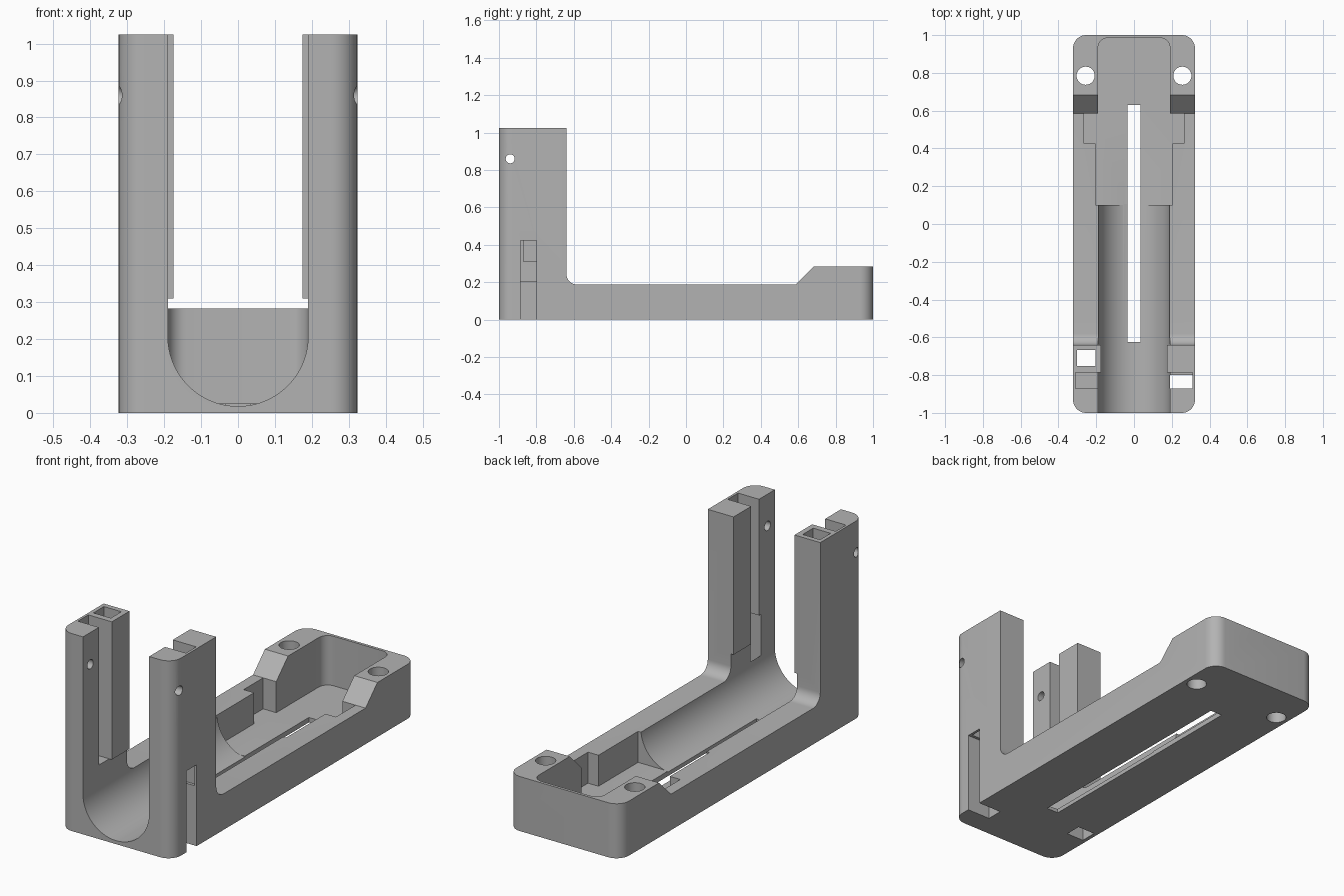
import bpy
import math
from mathutils import Vector

cube = bpy.data.objects.get("Cube")
if cube:
    bpy.data.objects.remove(cube, do_unlink=True)

grey = bpy.data.materials.new("plain grey")
grey.use_nodes = True
grey.diffuse_color = (0.45, 0.45, 0.45, 1)
grey.node_tree.nodes["Principled BSDF"].inputs["Base Color"].default_value = (0.45, 0.45, 0.45, 1)


def prism(name, profile, axis, lo, hi):
    """Extrude a closed 2D profile along an axis (the other two axes in order)."""
    def place(p, d):
        c = list(p)
        c.insert("xyz".index(axis), d)
        return Vector(c)
    n = len(profile)
    verts = [place(p, lo) for p in profile] + [place(p, hi) for p in profile]
    faces = [list(range(n))[::-1], list(range(n, 2 * n))]
    faces += [[i, (i + 1) % n, (i + 1) % n + n, i + n] for i in range(n)]
    mesh = bpy.data.meshes.new(name)
    mesh.from_pydata(verts, [], faces)
    area = sum(profile[i][0] * profile[(i + 1) % n][1] - profile[(i + 1) % n][0] * profile[i][1]
               for i in range(n))
    if (area < 0) != (axis == "y"):
        mesh.flip_normals()
    mesh.materials.append(grey)
    obj = bpy.data.objects.new(name, mesh)
    bpy.context.collection.objects.link(obj)
    return obj


def arc(cx, cy, r, start, end, steps):
    angles = [math.radians(start + (end - start) * i / steps) for i in range(steps + 1)]
    return [(cx + r * math.cos(a), cy + r * math.sin(a)) for a in angles]


def circle(cx, cy, r):
    return arc(cx, cy, r, 0, 360, 32)[:-1]


def box(name, x, y, z):
    return prism(name, [(x[0], y[0]), (x[1], y[0]), (x[1], y[1]), (x[0], y[1])], "z", *z)


def combine(target, tool, operation):
    mod = target.modifiers.new(operation, "BOOLEAN")
    mod.operation = operation
    mod.solver = "EXACT"
    mod.object = tool
    bpy.context.view_layer.objects.active = target
    bpy.ops.object.modifier_apply(modifier=mod.name)
    bpy.data.objects.remove(tool, do_unlink=True)


def cut(tool):
    combine(body, tool, "DIFFERENCE")


HALF = 0.323   # half width
R = 0.07       # plan corner radius
BORE = 0.19    # channel radius
FLOOR = 0.026  # cavity floor

# L-shaped side profile with filleted tower foot and sloped rear block
side = [(-1, 0), (1, 0), (1, 0.283), (0.682, 0.283), (0.585, 0.187)]
side += arc(-0.58, 0.247, 0.06, 270, 180, 10) + [(-0.64, 1.025), (-1, 1.025)]
body = prism("bracket_body", side, "x", -HALF, HALF)

# Rounded plan outline
plan = []
for sx, sy, a in ((1, 1, 0), (-1, 1, 90), (-1, -1, 180), (1, -1, 270)):
    plan += arc(sx * (HALF - R), sy * (1 - R), R, a, a + 90, 10)
combine(body, prism("outline", plan, "z", -0.1, 1.2), "INTERSECT")

# Round-bottomed channel through the front
channel = arc(0, 0.208, BORE, 180, 360, 48) + [(BORE, 1.3), (-BORE, 1.3)]
cut(prism("channel", channel, "y", -1.1, 0.105))

# Stepped rear cavity with rounded far corners
half = [(0.205, 0.1), (0.205, 0.425), (0.265, 0.425), (0.265, 0.585), (BORE, 0.585)]
half += arc(BORE - 0.05, 0.935, 0.05, 0, 90, 8)
cavity = half + [(-x, y) for x, y in reversed(half)]
cut(prism("cavity", cavity, "z", FLOOR, 1.3))

# Long slot in the floor
cut(box("floor_slot", (-0.034, 0.034), (-0.625, 0.63), (-0.1, 0.3)))

# Inner lips on the rear half of each tower
for s in (-1, 1):
    xs = sorted((s * 0.175, s * 0.25))
    combine(body, box("tower_lip", xs, (-0.785, -0.64), (0.31, 1.025)), "UNION")

# Vertical tower slots, mounting holes and cross pin holes
for s in (-1, 1):
    cut(box("tower_slot", sorted((s * 0.15, s * 0.31)), (-0.87, -0.785), (0.31, 1.2)))
    cut(prism("mount_hole", circle(s * 0.256, 0.785, 0.048), "z", -0.1, 0.5))
    cut(prism("pin_hole", circle(-0.94, 0.86, 0.024), "x", *sorted((s * 0.1, s * 0.4))))

# Square duct down one tower, open side notch in the other
cut(box("wire_duct", (-0.303, -0.203), (-0.753, -0.667), (-0.1, 1.2)))
cut(box("side_notch", (BORE, 0.4), (-0.885, -0.8), (-0.1, 0.422)))

# Smooth the rounded faces, keep the edges crisp
bpy.ops.object.select_all(action="DESELECT")
body.select_set(True)
bpy.context.view_layer.objects.active = body
bpy.ops.object.shade_smooth_by_angle(angle=math.radians(30))
